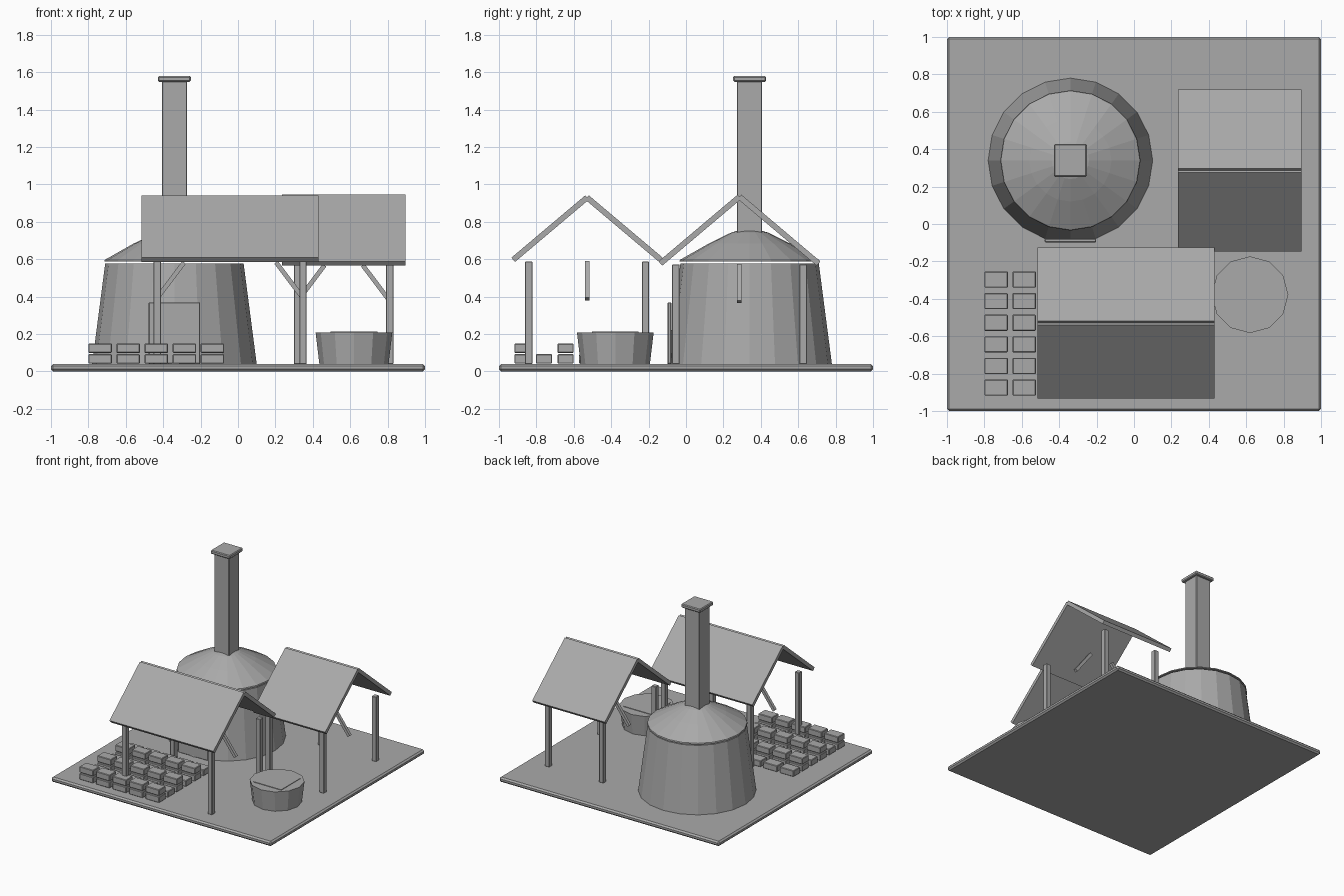
import bpy, bmesh, math
from mathutils import Matrix

if "Cube" in bpy.data.objects:
    bpy.data.objects.remove(bpy.data.objects["Cube"])

grey = bpy.data.materials.new("plain_grey")
grey.diffuse_color = (0.4, 0.4, 0.4, 1)
grey.use_nodes = True
grey.node_tree.nodes["Principled BSDF"].inputs["Base Color"].default_value = grey.diffuse_color


def finish(name, bm, bevel=0):
    bmesh.ops.recalc_face_normals(bm, faces=bm.faces)
    me = bpy.data.meshes.new(name)
    bm.to_mesh(me)
    bm.free()
    me.materials.append(grey)
    ob = bpy.data.objects.new(name, me)
    bpy.context.collection.objects.link(ob)
    if bevel:
        mod = ob.modifiers.new("bevel", 'BEVEL')
        mod.width, mod.segments = bevel, 1
    return ob


def box(name, centre, size, bevel=0, rot=0, axis='X'):
    bm = bmesh.new()
    m = (Matrix.Translation(centre) @ Matrix.Rotation(rot, 4, axis)
         @ Matrix.Diagonal((*size, 1)))
    bmesh.ops.create_cube(bm, size=1, matrix=m)
    return finish(name, bm, bevel)


def lathe(name, x, y, sides, profile):
    """Stack rings of (radius, z); a zero radius closes to a point."""
    bm = bmesh.new()
    rings = []
    for r, z in profile:
        if r == 0:
            rings.append([bm.verts.new((x, y, z))] * sides)
        else:
            rings.append([bm.verts.new((x + r * math.cos(2 * math.pi * i / sides),
                                        y + r * math.sin(2 * math.pi * i / sides), z))
                          for i in range(sides)])
    for a, b in zip(rings, rings[1:]):
        for i in range(sides):
            j = (i + 1) % sides
            quad = [a[i], a[j], b[j], b[i]]
            bm.faces.new(list(dict.fromkeys(quad)))
    for r in (rings[0], rings[-1]):
        if r[0] is not r[1]:
            bm.faces.new(r)
    return finish(name, bm)


# Ground slab
box("base_slab", (0, 0, 0.02), (2, 2, 0.04), 0.012)

# Kiln: tapered body, shallow domed lid, chimney and door
KX, KY = -0.34, 0.34
lathe("kiln_body", KX, KY, 20, [(0.44, 0.04), (0.37, 0.578)])
lathe("kiln_dome", KX, KY, 20,
      [(0.375, 0.587), (0.372, 0.597), (0.22, 0.683), (0.10, 0.742), (0.05, 0.757), (0, 0.76)])
box("chimney", (KX, KY, 1.12), (0.135, 0.135, 0.87), 0.004)
box("chimney_cap", (KX, KY, 1.564), (0.175, 0.175, 0.03), 0.006)
box("kiln_door", (KX, -0.088, 0.205), (0.275, 0.02, 0.33), 0.004)


def shelter(name, x, y, half_x, half_y, ridge, eave, post_x, post_y, post_top):
    # Two sloping roof slabs meeting at the ridge
    slope = math.atan2(ridge - eave, half_y)
    length = math.hypot(ridge - eave, half_y)
    for s in (-1, 1):
        box(name + "_roof_slab", (x, y + s * half_y / 2, (ridge + eave) / 2),
            (2 * half_x, length, 0.03), rot=-s * slope)
        # Corner posts
        for t in (-1, 1):
            box(name + "_post", (x + t * post_x, y + s * post_y, (post_top + 0.04) / 2),
                (0.04, 0.04, post_top - 0.04), 0.003)
        # Diagonal brace on the centre line
        box(name + "_brace", (x + s * (post_x - 0.07), y, post_top - 0.102),
            (0.245, 0.024, 0.024), rot=s * math.radians(53), axis='Y')


shelter("front_shelter", -0.0425, -0.529, 0.4725, 0.395, 0.93, 0.597, 0.39, 0.3125, 0.587)
shelter("back_shelter", 0.565, 0.286, 0.33, 0.423, 0.934, 0.577, 0.246, 0.34, 0.572)

# Clay tub with a square slab inside its top
lathe("tub", 0.62, -0.378, 12, [(0.185, 0.04), (0.205, 0.208)])
box("clay_slab", (0.62, -0.378, 0.2), (0.25, 0.25, 0.025))

# Drying bricks: five columns, six rows, every second row two high
for col in range(5):
    for row in range(6):
        for layer in range(1 + row % 2):
            box("brick", (-0.737 + 0.15 * col, -0.297 - 0.1155 * row, 0.0675 + 0.057 * layer),
                (0.125, 0.086, 0.05), 0.004)
